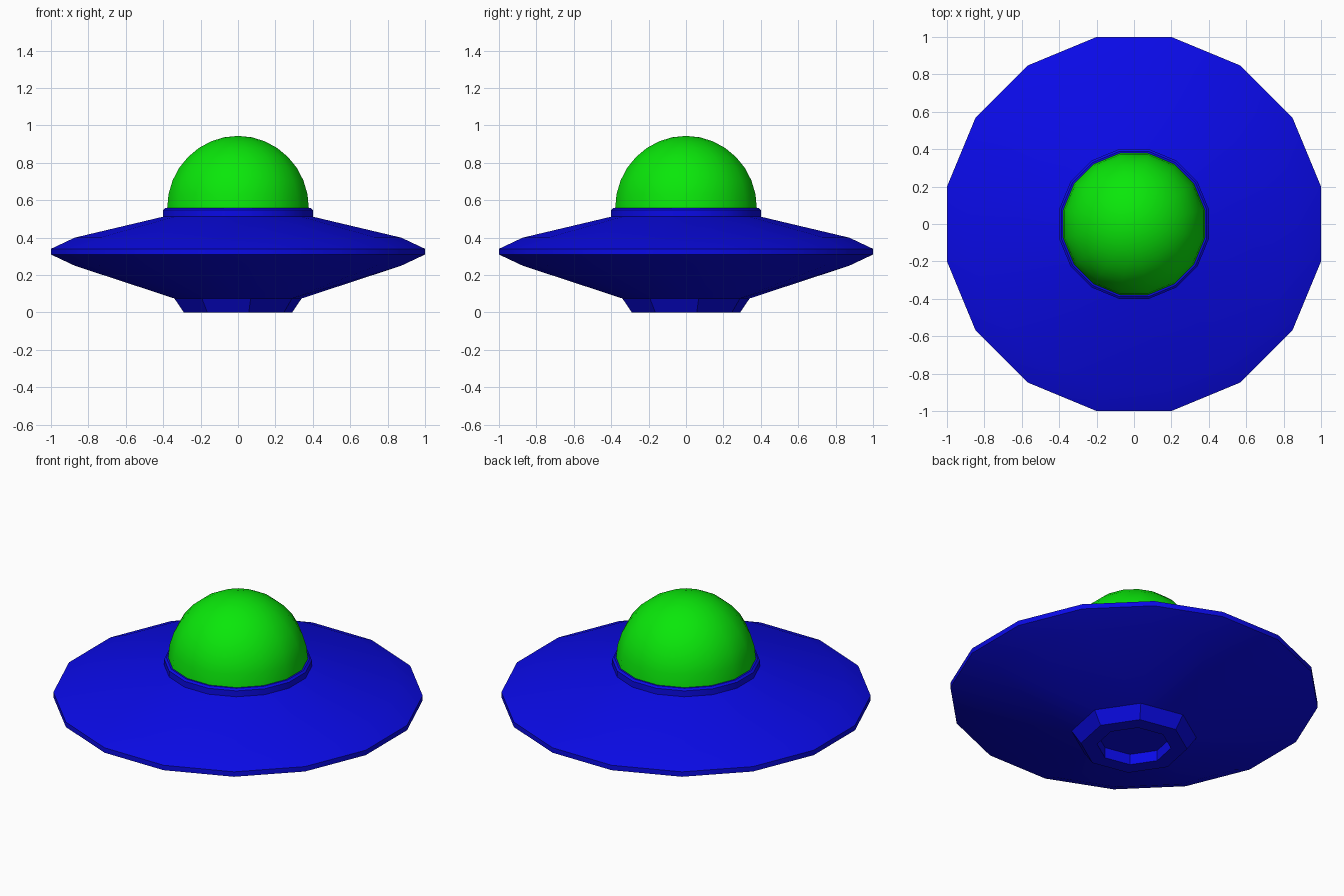
import bpy, bmesh, math

cube = bpy.data.objects.get("Cube")
if cube:
    bpy.data.objects.remove(cube, do_unlink=True)

TURN = math.pi / 16  # flat sides face the axes


def material(name, color):
    mat = bpy.data.materials.new(name)
    mat.use_nodes = True
    mat.diffuse_color = color
    mat.node_tree.nodes["Principled BSDF"].inputs["Base Color"].default_value = color
    return mat


def ring(bm, sides, radius, z):
    return [bm.verts.new((radius * math.cos(TURN + math.tau * i / sides),
                          radius * math.sin(TURN + math.tau * i / sides), z))
            for i in range(sides)]


def bridge(bm, a, b):
    """Join two rings; a ring may have half as many sides as the other."""
    if len(a) == len(b):
        n = len(a)
        for i in range(n):
            bm.faces.new((a[i], a[(i + 1) % n], b[(i + 1) % n], b[i]))
        return
    few, many = (a, b) if len(a) < len(b) else (b, a)
    n = len(few)
    for i in range(n):
        p, q = few[i], few[(i + 1) % n]
        r, s, t = many[2 * i], many[2 * i + 1], many[(2 * i + 2) % (2 * n)]
        for tri in ((p, s, r), (p, q, s), (q, t, s)):
            bm.faces.new(tri)


def lathe(name, profile, mat, tip=None, angle=30):
    """Stack rings of (sides, radius, z), closing both ends."""
    bm = bmesh.new()
    rings = [ring(bm, *p) for p in profile]
    for a, b in zip(rings, rings[1:]):
        bridge(bm, a, b)
    bm.faces.new(rings[0])
    last = rings[-1]
    if tip is None:
        bm.faces.new(last)
    else:
        top = bm.verts.new((0, 0, tip))
        for i in range(len(last)):
            bm.faces.new((last[i], last[(i + 1) % len(last)], top))
    bmesh.ops.recalc_face_normals(bm, faces=bm.faces)
    mesh = bpy.data.meshes.new(name)
    bm.to_mesh(mesh)
    bm.free()
    mesh.materials.append(mat)
    obj = bpy.data.objects.new(name, mesh)
    bpy.context.collection.objects.link(obj)
    bpy.ops.object.select_all(action='DESELECT')
    obj.select_set(True)
    bpy.context.view_layer.objects.active = obj
    bpy.ops.object.shade_smooth_by_angle(angle=math.radians(angle))
    return obj


blue = material("hull_blue", (0.003, 0.003, 0.8, 1))
green = material("dome_green", (0.003, 0.8, 0.003, 1))

# Saucer: recessed eight-sided foot, sixteen-sided disc, collar around the dome
lathe("saucer_hull", [
    (8, 0.205, 0.065), (8, 0.205, 0.0), (8, 0.295, 0.0), (8, 0.347, 0.075),
    (16, 0.89, 0.25), (16, 1.02, 0.31), (16, 1.02, 0.34), (16, 0.89, 0.40),
    (16, 0.408, 0.512), (16, 0.408, 0.548), (16, 0.396, 0.558), (16, 0.38, 0.558),
], blue)

# Dome: half sphere
R, BASE, STEPS = 0.386, 0.558, 8
lathe("dome", [(16, R * math.cos(math.pi / 2 * k / STEPS),
                BASE + R * math.sin(math.pi / 2 * k / STEPS))
               for k in range(STEPS)], green, tip=BASE + R, angle=40)
